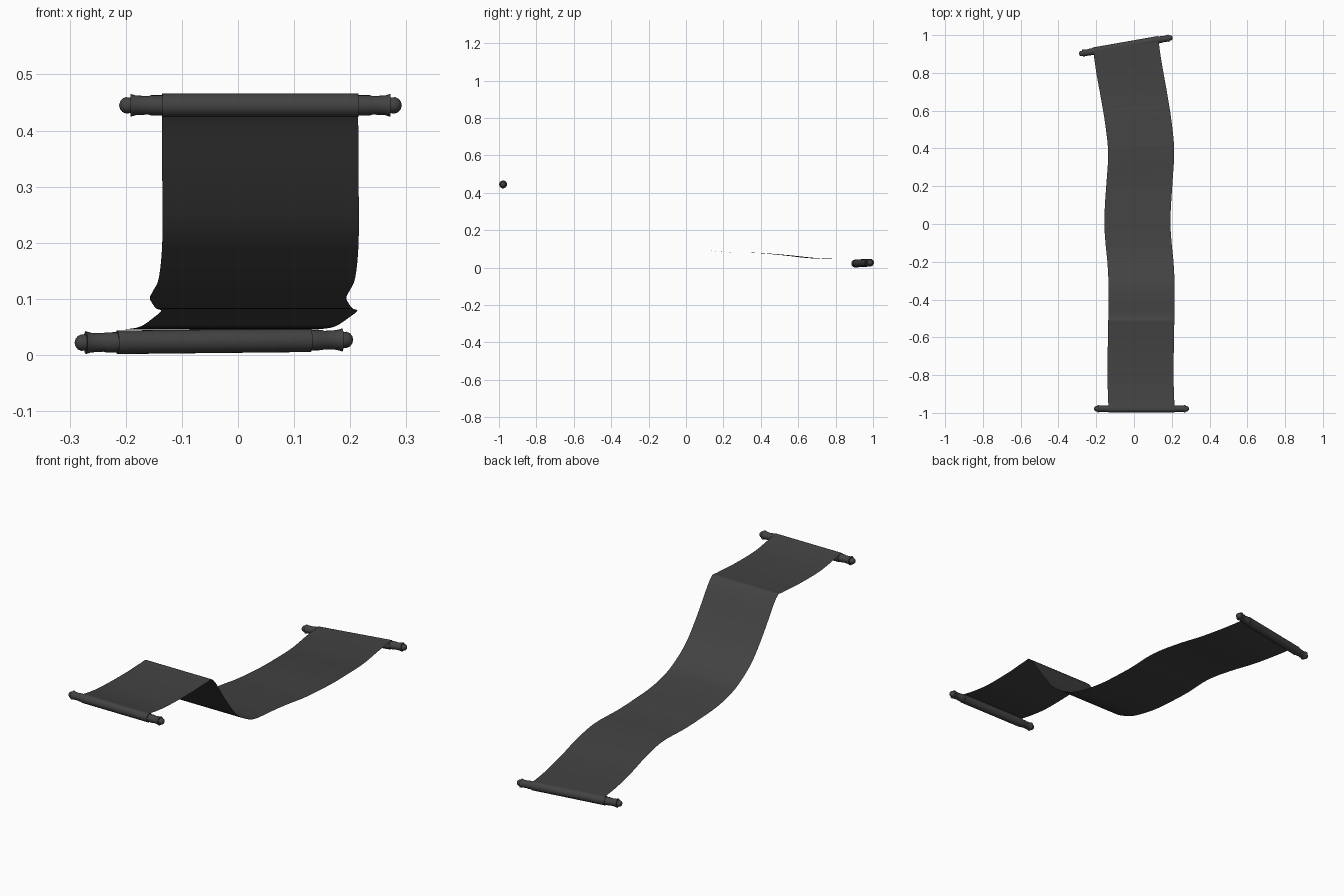
import bpy, bmesh, math
from mathutils import Vector, Matrix

if "Cube" in bpy.data.objects:
    bpy.data.objects.remove(bpy.data.objects["Cube"])

mat = bpy.data.materials.new("dark_grey")
mat.use_nodes = True
GREY = (0.055, 0.055, 0.055, 1)
mat.diffuse_color = GREY
mat.node_tree.nodes["Principled BSDF"].inputs["Base Color"].default_value = GREY

HALF = 0.175  # half the sheet width


def finish(name, bm, angle):
    mesh = bpy.data.meshes.new(name)
    bm.to_mesh(mesh)
    bm.free()
    mesh.materials.append(mat)
    ob = bpy.data.objects.new(name, mesh)
    bpy.context.collection.objects.link(ob)
    bpy.ops.object.select_all(action='DESELECT')
    ob.select_set(True)
    bpy.context.view_layer.objects.active = ob
    bpy.ops.object.shade_smooth_by_angle(angle=math.radians(angle))
    return ob


def lathe(name, profile, place, segments=24):
    """Turn (distance along x, radius) pairs round the x axis."""
    bm = bmesh.new()
    verts = [bm.verts.new((x, 0, r)) for x, r in profile]
    edges = [bm.edges.new(pair) for pair in zip(verts, verts[1:])]
    bmesh.ops.spin(bm, geom=verts + edges, cent=(0, 0, 0), axis=(1, 0, 0),
                   angle=math.tau, steps=segments)
    bmesh.ops.remove_doubles(bm, verts=bm.verts, dist=0.0001)
    bmesh.ops.recalc_face_normals(bm, faces=bm.faces)
    ob = finish(name, bm, 35)
    ob.matrix_world = place


# Rolled ends with a turned handle and round knob on each side
BODY = [(-HALF, 0), (-HALF, 0.021), (HALF, 0.021), (HALF, 0)]
HANDLE = [(0.17, 0.018), (0.195, 0.018), (0.2, 0.0165), (0.222, 0.0175),
          (0.232, 0.0205), (0.232, 0.014), (0.24, 0.0145), (0.246, 0.012),
          (0.25, 0.007), (0.252, 0)]


def roller(prefix, centre, yaw, roll):
    place = (Matrix.Translation(centre) @ Matrix.Rotation(math.radians(yaw), 4, 'Z')
             @ Matrix.Rotation(math.radians(roll), 4, 'Y'))
    lathe(prefix + "_roll", BODY, place)
    for side, turn in (("left", 0), ("right", math.pi)):
        lathe(f"{prefix}_{side}_handle", HANDLE, place @ Matrix.Rotation(turn, 4, 'Z'))


roller("front", (0.04, -0.978, 0.445), 0, 0)
roller("back", (-0.043, 0.944, 0.0245), 10, -0.6)

# Sheet centre line: x, y, z and yaw in degrees
PATH = [
    (0.04, -0.982, 0.466, 0), (0.037, -0.9, 0.452, 0), (0.034, -0.8, 0.443, 0),
    (0.036, -0.65, 0.442, 0), (0.038, -0.54, 0.447, 0), (0.039, -0.49, 0.437, 0),
    (0.04, -0.4, 0.31, 0), (0.04, -0.31, 0.202, 0), (0.034, -0.2, 0.138, 0),
    (0.024, -0.1, 0.115, 0), (0.018, 0, 0.103, 0), (0.021, 0.1, 0.094, 0),
    (0.029, 0.22, 0.083, 1), (0.038, 0.38, 0.079, 3), (0.024, 0.53, 0.067, 6),
    (0.0, 0.68, 0.051, 8), (-0.027, 0.83, 0.046, 10), (-0.043, 0.944, 0.0455, 10),
]


def smooth_path(points, steps=4):
    pts = [Vector(p) for p in points]
    pts = [2 * pts[0] - pts[1]] + pts + [2 * pts[-1] - pts[-2]]
    for a, b, c, d in zip(pts, pts[1:], pts[2:], pts[3:]):
        for i in range(steps):
            t = i / steps
            yield 0.5 * (2 * b + (c - a) * t + (2 * a - 5 * b + 4 * c - d) * t ** 2
                         + (3 * b - a - 3 * c + d) * t ** 3)
    yield pts[-2]


# Unrolled sheet
bm = bmesh.new()
previous = None
for x, y, z, yaw in smooth_path(PATH):
    across = Vector((math.cos(math.radians(yaw)), math.sin(math.radians(yaw)), 0)) * HALF
    centre = Vector((x, y, z))
    row = [bm.verts.new(centre + across * s) for s in (-1, 0, 1)]
    if previous:
        for i in range(2):
            bm.faces.new((previous[i], previous[i + 1], row[i + 1], row[i]))
    previous = row
finish("sheet", bm, 60)
